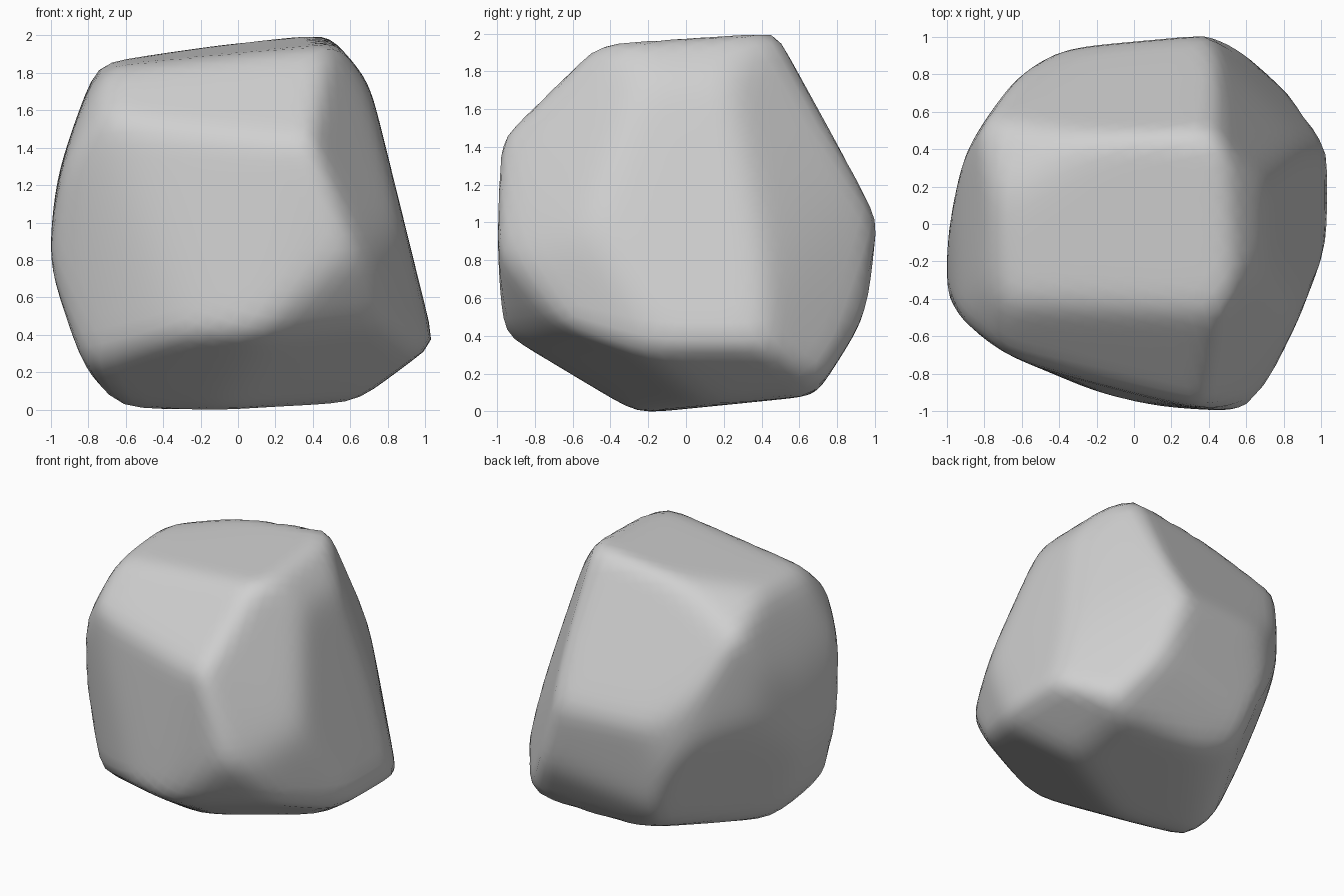
import bpy
import bmesh
from mathutils import Vector

old = bpy.data.objects.get("Cube")
if old:
    bpy.data.objects.remove(old, do_unlink=True)

# Stone material
stone = bpy.data.materials.new("stone_grey")
stone.use_nodes = True
grey = (0.63, 0.63, 0.63, 1)
stone.diffuse_color = grey
stone.node_tree.nodes["Principled BSDF"].inputs["Base Color"].default_value = grey

# Worn facets of the boulder: direction, distance from its middle
facets = [
    ((-.1, -.07, .99), .91),     # top
    ((-.1, -.69, .72), .95),     # top front
    ((.75, 0, .66), 1.02),       # top left
    ((-.35, .35, .87), 1.05),    # top right back
    ((-.69, -.1, .72), 1.11),    # top right
    ((-.25, -.96, .05), .89),    # front
    ((0, -1, 0), 1),             # front middle
    ((-.5, -.86, -.05), .93),    # front right
    ((-.66, -.74, -.09), .98),   # right front
    ((-.79, -.44, .43), 1.1),    # upper right front
    ((.97, 0, .24), .86),        # left
    ((.79, -.48, .37), .94),     # upper left front
    ((.78, -.58, .25), 1.02),    # middle left front
    ((.9, -.42, -.05), 1.02),    # left front
    ((.79, .54, .3), .9),        # upper left back
    ((.76, .64, .15), .96),      # left back
    ((-.08, .88, .48), .87),     # upper back
    ((-.09, .98, -.15), .97),    # back
    ((0, .84, -.54), 1.08),      # lower back
    ((-.5, .86, 0), 1),          # back right
    ((.28, -.42, -.86), .98),    # underside, left slope
    ((-.13, -.54, -.83), 1.02),  # underside, front slope
    ((.39, -.78, -.48), 1.1),    # lower left front
    ((.6, 0, -.8), 1.16),        # lower left
    ((0, .1, -.99), .99),        # bottom
    ((-.35, .35, -.87), 1.08),   # bottom right back
    ((-.93, 0, .34), .99),       # upper right
    ((-.99, -.05, .1), 1),       # right
    ((-.96, .25, -.05), .96),    # right, towards back
    ((-.95, 0, -.32), 1.04),     # lower right
    ((-.72, 0, -.69), 1.15),     # bottom right
    ((-.79, .48, -.38), .91),    # lower right back
    ((-.82, .57, 0), .97),       # right back
]
planes = [(Vector(n), h) for n, h in facets]
SHARPNESS = 36


def radius(d):
    """Distance to the softly blended facets along direction d."""
    total = sum(max(0, n.dot(d) / h) ** SHARPNESS for n, h in planes)
    return total ** (-1 / SHARPNESS)


# Boulder: sphere pushed onto the facets
bm = bmesh.new()
bmesh.ops.create_icosphere(bm, subdivisions=5, radius=1)
for v in bm.verts:
    d = v.co.normalized()
    v.co = d * radius(d)
for f in bm.faces:
    f.smooth = True

# Stand it on the ground
ground = min(v.co.z for v in bm.verts)
bmesh.ops.translate(bm, verts=bm.verts, vec=(0, 0, -ground))

mesh = bpy.data.meshes.new("boulder")
bm.to_mesh(mesh)
bm.free()
mesh.materials.append(stone)
boulder = bpy.data.objects.new("boulder", mesh)
bpy.context.collection.objects.link(boulder)
